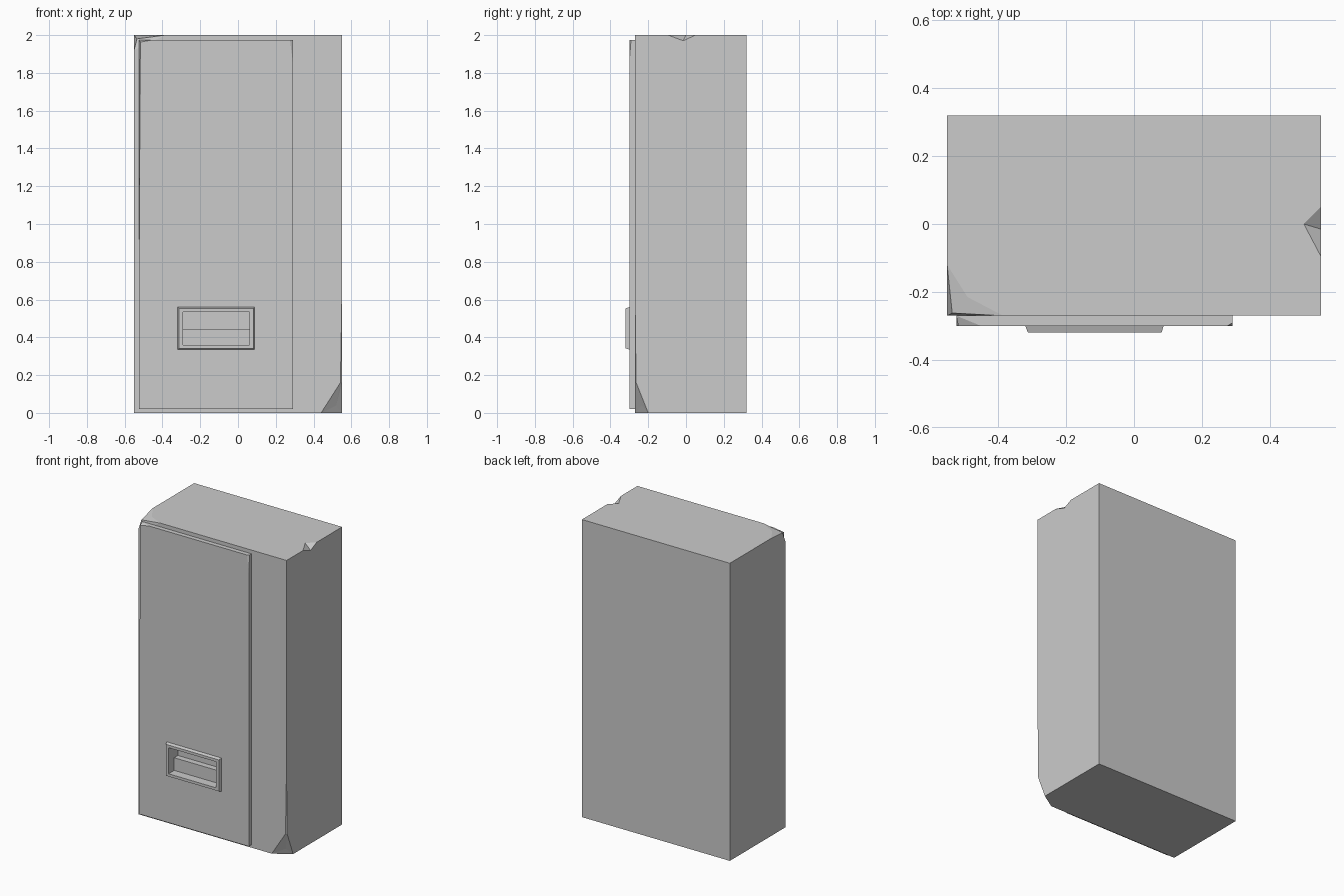
import bpy, bmesh

if "Cube" in bpy.data.objects:
    bpy.data.objects.remove(bpy.data.objects["Cube"])


def make(name, verts, faces=None):
    """Mesh from faces, or the convex hull of the points when none are given."""
    bm = bmesh.new()
    vs = [bm.verts.new(v) for v in verts]
    if faces:
        for f in faces:
            bm.faces.new([vs[i] for i in f])
    else:
        bmesh.ops.convex_hull(bm, input=vs)
        bmesh.ops.dissolve_limit(bm, angle_limit=0.002, verts=bm.verts, edges=bm.edges)
    bmesh.ops.recalc_face_normals(bm, faces=bm.faces)
    me = bpy.data.meshes.new(name)
    bm.to_mesh(me)
    bm.free()
    ob = bpy.data.objects.new(name, me)
    bpy.context.collection.objects.link(ob)
    return ob


def rect(x0, x1, z0, z1, y):
    return [(x0, y, z0), (x1, y, z0), (x1, y, z1), (x0, y, z1)]


X, F, B, H = 0.55, -0.27, 0.32, 2.0

# Cabinet with two chipped corners and a nick in the top edge
verts = [
    (-X, B, H), (X, B, H), (X, F, H), (-X, B, 0), (X, B, 0), (-X, F, 0),   # 0-5 intact corners
    (-X, -0.12, H), (-0.385, F, H), (-X, F, 1.92),                         # 6-8 top chip rim
    (-0.49, -0.215, 1.994), (-0.535, -0.262, 1.98),                        # 9-10 top chip inside
    (0.44, F, 0), (X, -0.20, 0), (0.542, F, 0.16), (X, -0.264, 0.16),      # 11-14 lower chip rim
    (X, F, 0.62), (0.52, -0.234, 0.04),                                    # 15-16 lower chip inside
    (X, -0.095, H), (0.50, 0, H), (X, 0.05, H), (X, -0.015, 1.97),         # 17-20 nick
]
faces = [
    (0, 6, 9, 7, 2, 17, 18, 19, 1), (3, 4, 12, 11, 5), (0, 1, 4, 3),
    (0, 3, 5, 8, 6), (5, 11, 13, 15, 2, 7, 8), (1, 19, 20, 17, 2, 15, 14, 12, 4),
    (6, 10, 9), (9, 10, 7), (6, 8, 10), (10, 8, 7),
    (15, 13, 14), (13, 11, 16), (14, 13, 16), (12, 14, 16), (11, 12, 16),
    (17, 20, 18), (18, 20, 19),
]
cabinet = make("cabinet", verts, faces)

# Door panel with worn left edge and a clipped top right corner
DF = -0.30
door = make("door_panel",
            rect(-0.523, 0.29, 0.02, 1.975, F)
            + [(-0.523, DF, 0.02), (0.29, DF, 0.02), (-0.523, DF, 0.88),
               (-0.517, DF, 1.963), (-0.45, DF, 1.975),
               (0.275, DF, 1.975), (0.29, -0.291, 1.975), (0.29, DF, 1.86)])

# Tapered frame around the collection slot
frame = make("slot_frame",
             rect(-0.32, 0.087, 0.335, 0.56, DF) + rect(-0.312, 0.081, 0.342, 0.553, -0.32))

# Stepped recess: deeper above, shallower below
profile = [(-0.36, 0.36), (-0.26, 0.36), (-0.26, 0.445), (-0.22, 0.445), (-0.22, 0.535), (-0.36, 0.535)]
n = len(profile)
cutter = make("slot_cutter",
              [(x, y, z) for x in (-0.292, 0.06) for y, z in profile],
              [tuple(range(n)), tuple(range(n, 2 * n))]
              + [(i, (i + 1) % n, (i + 1) % n + n, i + n) for i in range(n)])
cutter.hide_render = True
cutter.hide_viewport = True
for ob in (cabinet, door, frame):
    mod = ob.modifiers.new("slot", 'BOOLEAN')
    mod.operation = 'DIFFERENCE'
    mod.solver = 'EXACT'
    mod.object = cutter
